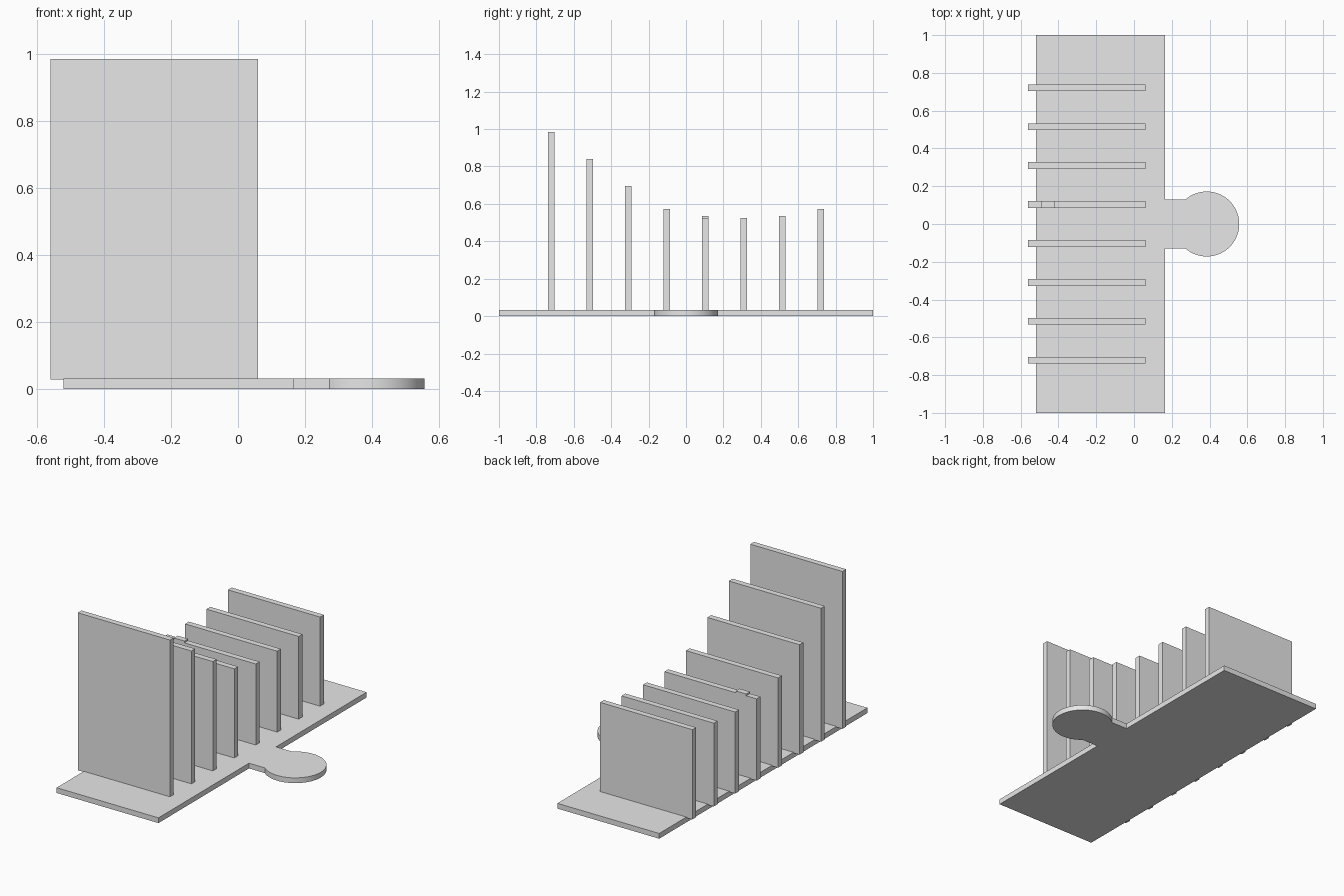
import bpy
import bmesh
import math

cube = bpy.data.objects.get("Cube")
if cube:
    bpy.data.objects.remove(cube, do_unlink=True)

grey = bpy.data.materials.new("plain grey")
grey.use_nodes = True
COLOUR = (0.8, 0.8, 0.8, 1)
grey.diffuse_color = COLOUR
grey.node_tree.nodes["Principled BSDF"].inputs["Base Color"].default_value = COLOUR


def prism(name, outline, bottom, top):
    """Extrude a counter-clockwise plan outline from bottom to top."""
    bm = bmesh.new()
    face = bm.faces.new([bm.verts.new((x, y, bottom)) for x, y in outline])
    side = bmesh.ops.extrude_face_region(bm, geom=[face])
    verts = [v for v in side["geom"] if isinstance(v, bmesh.types.BMVert)]
    bmesh.ops.translate(bm, verts=verts, vec=(0, 0, top - bottom))
    bmesh.ops.recalc_face_normals(bm, faces=bm.faces)
    mesh = bpy.data.meshes.new(name)
    bm.to_mesh(mesh)
    bm.free()
    mesh.materials.append(grey)
    obj = bpy.data.objects.new(name, mesh)
    bpy.context.collection.objects.link(obj)
    return obj


def box(name, x0, x1, y, thick, bottom, top):
    a, b = y - thick / 2, y + thick / 2
    return prism(name, [(x0, a), (x1, a), (x1, b), (x0, b)], bottom, top)


# Base plate with a short neck and a round tab on one side
LEFT, RIGHT, NECK = -0.52, 0.165, 0.13
CENTRE, RADIUS, STEPS = 0.385, 0.172, 64
start = math.pi - math.asin(NECK / RADIUS)
arc = []
for i in range(STEPS + 1):
    a = -start + 2 * start * i / STEPS
    arc.append((CENTRE + RADIUS * math.cos(a), RADIUS * math.sin(a)))
outline = [(LEFT, -1), (RIGHT, -1), (RIGHT, -NECK), *arc,
           (RIGHT, NECK), (RIGHT, 1), (LEFT, 1)]
base = prism("base_plate", outline, 0, 0.032)
bpy.context.view_layer.objects.active = base
base.select_set(True)
bpy.ops.object.shade_smooth_by_angle(angle=math.radians(25))

# Row of upright dividers, tallest at the front
HEIGHTS = [0.985, 0.84, 0.697, 0.574, 0.525, 0.524, 0.535, 0.574]
PITCH, THICK = 0.206, 0.036
for i, height in enumerate(HEIGHTS):
    y = (i - 3.5) * PITCH
    box(f"divider_{i + 1}", -0.56, 0.06, y, THICK, 0.028, height)

# Small raised nub on the fifth divider
box("divider_nub", -0.49, -0.42, PITCH / 2, THICK, 0.515, 0.536)
